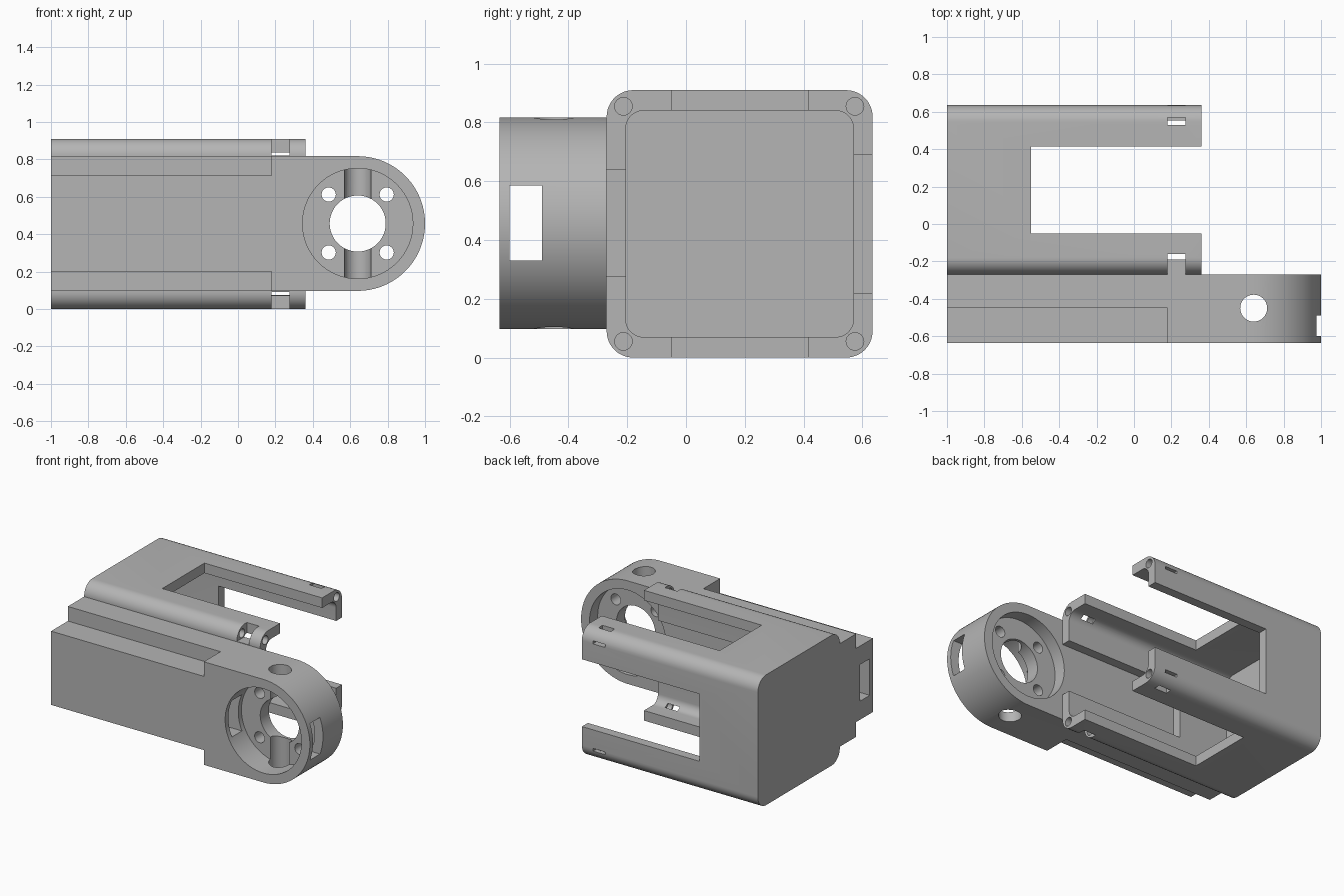
import bpy, bmesh
from math import sin, cos, pi, radians

cube = bpy.data.objects.get("Cube")
if cube:
    bpy.data.objects.remove(cube, do_unlink=True)

grey = bpy.data.materials.new("plain grey")
grey.use_nodes = True
colour = (0.46, 0.46, 0.46, 1)
grey.diffuse_color = colour
grey.node_tree.nodes["Principled BSDF"].inputs["Base Color"].default_value = colour


def prism(name, outline, axis, start, end):
    """Extrude a 2D outline along x, y or z."""
    place = {"x": lambda u, v, w: (w, u, v),
             "y": lambda u, v, w: (u, w, v),
             "z": lambda u, v, w: (u, v, w)}[axis]
    bm = bmesh.new()
    rings = [[bm.verts.new(place(u, v, w)) for u, v in outline] for w in (start, end)]
    for ring in rings:
        bm.faces.new(ring)
    for i in range(len(outline)):
        j = (i + 1) % len(outline)
        bm.faces.new((rings[0][i], rings[0][j], rings[1][j], rings[1][i]))
    bmesh.ops.recalc_face_normals(bm, faces=bm.faces)
    mesh = bpy.data.meshes.new(name)
    bm.to_mesh(mesh)
    bm.free()
    mesh.materials.append(grey)
    obj = bpy.data.objects.new(name, mesh)
    bpy.context.collection.objects.link(obj)
    return obj


def rect(u0, u1, v0, v1):
    return [(u0, v0), (u1, v0), (u1, v1), (u0, v1)]


def arc(u, v, r, a0, a1, n):
    return [(u + r * cos(a0 + (a1 - a0) * i / n), v + r * sin(a0 + (a1 - a0) * i / n))
            for i in range(n + 1)]


def circle(u, v, r, n=48):
    return arc(u, v, r, 0, 2 * pi, n)[:-1]


def rounded(u0, u1, v0, v1, r):
    corners = [(u1 - r, v1 - r), (u0 + r, v1 - r), (u0 + r, v0 + r), (u1 - r, v0 + r)]
    return [p for k, (u, v) in enumerate(corners)
            for p in arc(u, v, r, k * pi / 2, (k + 1) * pi / 2, 12)]


def cut(target, outline, axis, start, end):
    """Subtract a prism and discard the cutter."""
    cutter = prism("cutter", outline, axis, start, end)
    cutter.hide_render = True
    mod = target.modifiers.new("cut", "BOOLEAN")
    mod.operation, mod.solver, mod.object = "DIFFERENCE", "EXACT", cutter
    bpy.context.view_layer.objects.active = target
    bpy.ops.object.modifier_apply(modifier=mod.name)
    bpy.data.objects.remove(cutter, do_unlink=True)


def smooth(obj):
    bpy.ops.object.select_all(action="DESELECT")
    obj.select_set(True)
    bpy.context.view_layer.objects.active = obj
    bpy.ops.object.shade_smooth_by_angle(angle=radians(30))


MID = 0.457            # height of the long axis
HUB = 0.64             # x of the round arm end
FRONT, SEAM, BACK = -0.635, -0.27, 0.635

# Housing: rounded box, open at the right end
housing = prism("housing", rounded(SEAM, BACK, 0, 0.91, 0.09), "x", -1, 0.36)
cut(housing, rounded(-0.205, 0.57, 0.07, 0.84, 0.06), "x", -0.93, 0.5)

# Long windows in all four walls
cut(housing, rect(-0.55, 0.5, -0.05, 0.415), "z", -0.2, 1.2)
cut(housing, rect(-0.55, 0.5, 0.275, 0.64), "y", -0.4, -0.1)
cut(housing, rect(-0.55, 0.5, 0.22, 0.69), "y", 0.4, 0.8)

# Screw holes and nut slots at the corners
for side in (-1, 1):
    z = 0.455 + side * 0.4
    for y in (-0.213, 0.575):
        cut(housing, circle(y, z, 0.03, 24), "x", 0.08, 0.5)
    z0, z1 = sorted((0.455 + side * 0.365, 0.455 + side * 0.5))
    cut(housing, rect(0.18, 0.275, z0, z1), "y", -0.35, -0.16)
    # The rear slots leave a bridge around the screw
    cut(housing, rect(0.18, 0.275, 0.53, 0.57), "z", z0, z1)
    s0, s1 = sorted((0.455 + side * 0.365, 0.455 + side * 0.385))
    cut(housing, rect(0.18, 0.275, s0, s1), "y", 0.53, 0.7)
smooth(housing)

# Arm: long plate with a round end
outline = [(-1, MID + 0.36), (-1, MID - 0.36)] + arc(HUB, MID, 0.36, -pi / 2, pi / 2, 48)
arm = prism("arm", outline, "y", FRONT, SEAM)

# Stepped front edges
cut(arm, rect(-1.1, 0.18, 0.715, 1), "y", -0.8, -0.45)
cut(arm, rect(-1.1, 0.18, -0.1, 0.2), "y", -0.8, -0.45)

# Hub recesses on both faces, with a thin web between
cut(arm, circle(HUB, MID, 0.295, 64), "y", -0.8, -0.455)
cut(arm, circle(HUB, MID, 0.295, 64), "y", -0.36, -0.1)

# Web bore and bolt holes
cut(arm, circle(HUB, MID, 0.15), "y", -0.8, -0.1)
for dx in (-0.155, 0.155):
    for dz in (-0.155, 0.155):
        cut(arm, circle(HUB + dx, MID + dz, 0.038, 24), "y", -0.8, -0.1)

# Vertical shaft hole and lengthwise slot
cut(arm, circle(HUB, -0.45, 0.072, 40), "z", -0.2, 1.2)
cut(arm, rect(-0.6, -0.49, 0.33, 0.585), "x", -1.2, 1.2)
smooth(arm)
